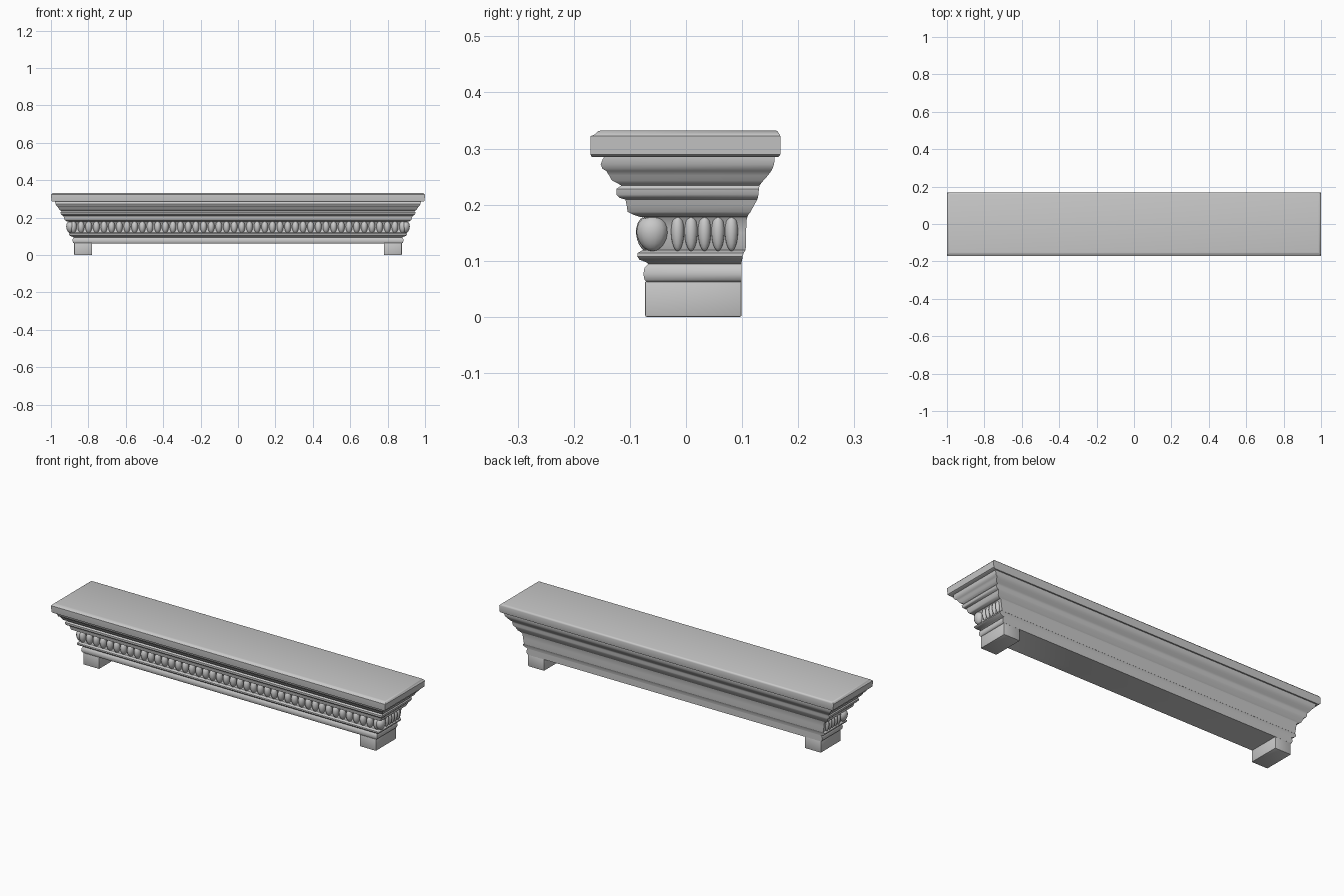
import bpy
import bmesh
import math
from mathutils import Matrix, Vector

cube = bpy.data.objects.get("Cube")
if cube:
    bpy.data.objects.remove(cube, do_unlink=True)

stone = bpy.data.materials.new("grey_stone")
stone.use_nodes = True
colour = (0.58, 0.58, 0.58, 1)
stone.diffuse_color = colour
stone.node_tree.nodes["Principled BSDF"].inputs["Base Color"].default_value = colour


def finish(name, bm, angle=40):
    """Turn a bmesh into a named, smooth-shaded stone object."""
    bmesh.ops.recalc_face_normals(bm, faces=bm.faces[:])
    mesh = bpy.data.meshes.new(name)
    bm.to_mesh(mesh)
    bm.free()
    mesh.materials.append(stone)
    obj = bpy.data.objects.new(name, mesh)
    bpy.context.collection.objects.link(obj)
    bpy.ops.object.select_all(action="DESELECT")
    obj.select_set(True)
    bpy.context.view_layer.objects.active = obj
    bpy.ops.object.shade_smooth_by_angle(angle=math.radians(angle))
    return obj


def moulding(name, rows):
    """Stack rectangular rings: height, front depth, back depth, half length (thousandths)."""
    bm = bmesh.new()
    rings = []
    for row in rows:
        z, front, back, half = [value / 1000 for value in row]
        corners = ((-half, -front), (half, -front), (half, back), (-half, back))
        rings.append([bm.verts.new((x, y, z)) for x, y in corners])
    for low, high in zip(rings, rings[1:]):
        for i in range(4):
            j = (i + 1) % 4
            bm.faces.new((low[i], low[j], high[j], high[i]))
    bm.faces.new(rings[0][::-1])
    bm.faces.new(rings[-1])
    return finish(name, bm)


def add_egg(bm, centre, size):
    """One upright egg, slightly narrower toward its lower end."""
    made = bmesh.ops.create_uvsphere(bm, u_segments=14, v_segments=10, radius=1)
    for vert in made["verts"]:
        taper = 1 + 0.12 * vert.co.z
        vert.co.x *= taper
        vert.co.y *= taper
    matrix = Matrix.Translation(Vector(centre)) @ Matrix.Diagonal((*size, 1))
    bmesh.ops.transform(bm, matrix=matrix, verts=made["verts"])


# Beam foot with its two rounded beads
moulding("lower_moulding", [
    (62, 70, 99, 876), (66, 74, 99, 882), (76, 76, 99, 885), (88, 74, 99, 883),
    (94, 67, 99, 878), (97, 70, 99, 885), (102, 83, 100, 898), (108, 87, 101, 904),
    (114, 86, 103, 904), (119, 77, 106, 895),
])

# Recessed frieze behind the egg ornament
moulding("frieze", [
    (118, 72, 106, 893), (128, 67, 107, 897), (150, 66, 107, 900),
    (172, 70, 108, 903), (181, 78, 110, 910),
])

# Stepped cornice flaring up to the shelf
moulding("cornice", [
    (178, 82, 109, 912), (182, 94, 111, 919), (187, 104, 115, 926), (200, 106, 122, 931),
    (209, 108, 127, 934), (212, 118, 128, 942), (218, 124, 129, 947), (228, 124, 130, 949),
    (234, 115, 131, 944), (238, 122, 134, 950), (243, 132, 138, 956), (252, 137, 146, 961),
    (260, 142, 152, 966), (264, 149, 154, 972), (272, 152, 157, 976), (282, 148, 158, 978),
    (287, 144, 158, 978),
])

# Shelf slab with softened edges
moulding("shelf", [
    (285, 168, 165, 990), (289, 170, 168, 997), (322, 170, 168, 1000),
    (325, 163, 167, 997), (331, 157, 163, 991), (332, 152, 160, 987),
])

# Egg row along the front and shallow ribs on both ends
bm = bmesh.new()
count = 44
pitch = 1.76 / (count - 1)
for i in range(count):
    add_egg(bm, (-0.88 + i * pitch, -0.067, 0.148), (0.018, 0.022, 0.033))
for side in (-1, 1):
    add_egg(bm, (side * 0.896, -0.06, 0.149), (0.023, 0.028, 0.032))
    for k in range(5):
        add_egg(bm, (side * 0.898, -0.015 + k * 0.024, 0.15), (0.014, 0.012, 0.033))
finish("egg_ornament", bm, 60)

# Square end blocks under the beam
for side, name in ((-1, "right_foot"), (1, "left_foot")):
    bm = bmesh.new()
    bmesh.ops.create_cube(bm, size=1)
    matrix = Matrix.Translation((side * 0.828, 0.013, 0.032)) @ Matrix.Diagonal((0.096, 0.172, 0.064, 1))
    bmesh.ops.transform(bm, matrix=matrix, verts=bm.verts[:])
    bmesh.ops.bevel(bm, geom=bm.edges[:], offset=0.003, segments=2, affect="EDGES", profile=0.5)
    finish(name, bm)
